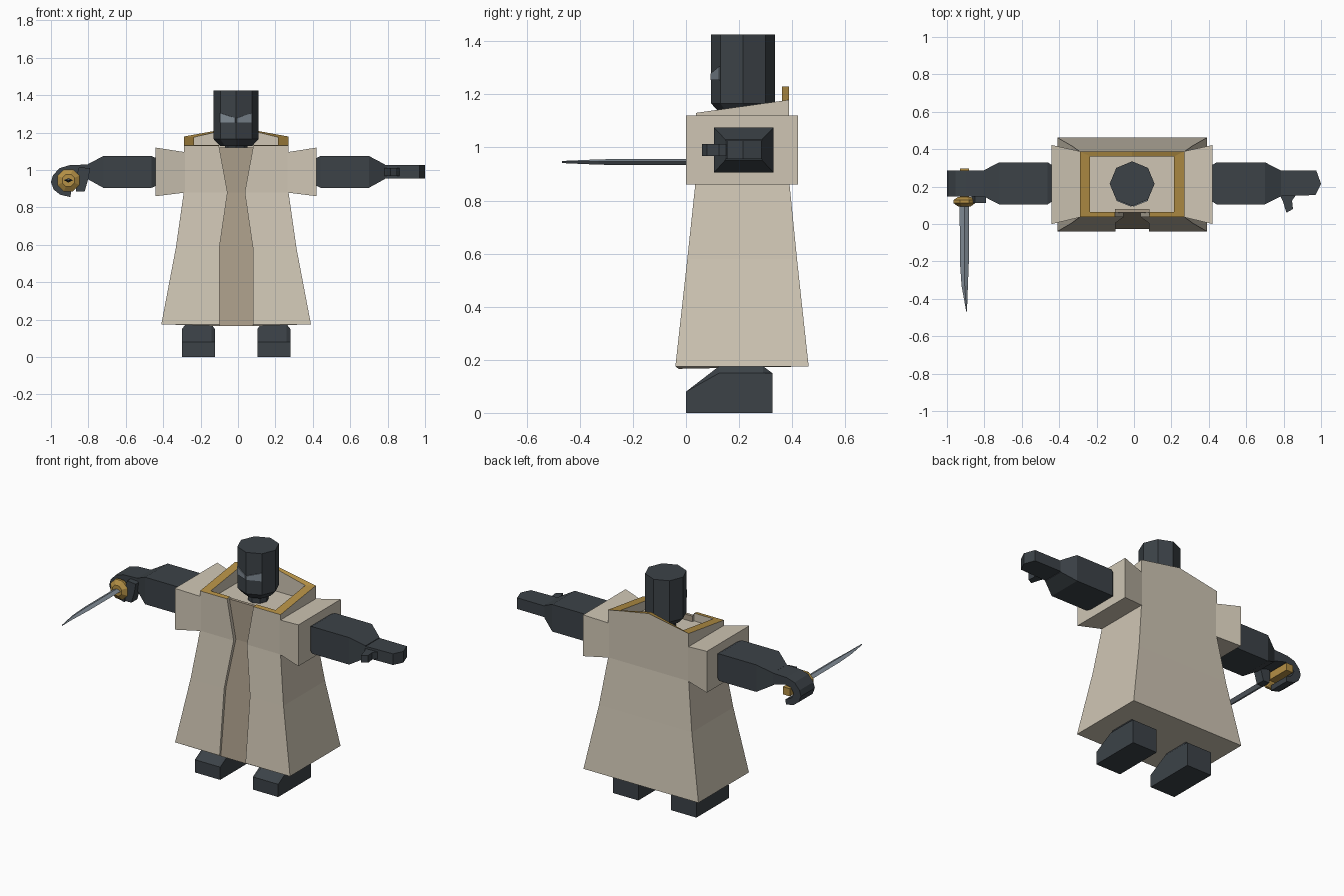
import bpy, bmesh, math

if "Cube" in bpy.data.objects:
    bpy.data.objects.remove(bpy.data.objects["Cube"])

CX, CY = -0.01, 0.215   # body axis


def material(name, rgb):
    m = bpy.data.materials.new(name)
    m.diffuse_color = (*rgb, 1)
    m.use_nodes = True
    m.node_tree.nodes["Principled BSDF"].inputs["Base Color"].default_value = m.diffuse_color
    return m


cloth = material("beige cloth", (0.62, 0.56, 0.455))
tan = material("tan lining", (0.40, 0.335, 0.25))
dark = material("dark slate", (0.045, 0.055, 0.064))
gold = material("gold trim", (0.46, 0.28, 0.06))
steel = material("grey steel", (0.21, 0.25, 0.29))


def loft(name, rings, mats, rule=None):
    """Skin a list of equal-length rings; rule(band, side) gives the material slot."""
    bm = bmesh.new()
    rows = [[bm.verts.new(p) for p in r] for r in rings]
    n = len(rings[0])
    for b in range(len(rows) - 1):
        for i in range(n):
            j = (i + 1) % n
            f = bm.faces.new((rows[b][i], rows[b][j], rows[b + 1][j], rows[b + 1][i]))
            f.material_index = rule(b, i) if rule else 0
    bm.faces.new(rows[0][::-1])
    bm.faces.new(rows[-1])
    bmesh.ops.recalc_face_normals(bm, faces=bm.faces)
    me = bpy.data.meshes.new(name)
    bm.to_mesh(me)
    bm.free()
    for m in mats:
        me.materials.append(m)
    ob = bpy.data.objects.new(name, me)
    bpy.context.collection.objects.link(ob)
    return ob


def rect_x(x, y0, y1, z0, z1):
    return [(x, y0, z0), (x, y1, z0), (x, y1, z1), (x, y0, z1)]


def ring_z(z, r, n=8):
    return [(CX + r * math.cos(2 * math.pi * i / n), CY + r * math.sin(2 * math.pi * i / n), z)
            for i in range(n)]


def ring_y(y, x, z, rx, rz, n=8):
    a = math.pi / n
    return [(x + rx * math.cos(2 * math.pi * i / n + a), y, z + rz * math.sin(2 * math.pi * i / n + a))
            for i in range(n)]


# Robe: rectangular section with a recessed front strip, collar rim and inner floor
def robe_ring(hx, y0, y1, strip, depth, zf):
    pts = [(-hx, y0), (-strip, y0), (-strip, y0 + depth), (strip, y0 + depth), (strip, y0),
           (hx, y0), (hx, y1), (0, y1), (-hx, y1)]
    return [(CX + x, y, zf(i, y)) for i, (x, y) in enumerate(pts)]


def level(z):
    return lambda i, y: z


def collar(i, y):
    if i in (2, 3):
        return 1.12
    return 1.23 if i == 7 else 1.13 + 0.14 * (y - 0.037)


robe_rings = [
    robe_ring(0.40, -0.04, 0.462, 0.09, 0.012, lambda i, y: 0.166 if i in (2, 3) else 0.175),
    robe_ring(0.323, 0.005, 0.418, 0.09, 0.018, level(0.58)),
    robe_ring(0.28, 0.037, 0.388, 0.046, 0.022, level(0.88)),
    robe_ring(0.28, 0.037, 0.388, 0.092, 0.024, collar),
    robe_ring(0.225, 0.065, 0.362, 0.092, 0.015, collar),
    robe_ring(0.225, 0.065, 0.362, 0.092, 0.015, level(1.085)),
]


def robe_rule(band, side):
    if side == 2:
        return 1
    return 2 if band == 3 and side not in (1, 3) else 0


loft("robe", robe_rings, [cloth, tan, gold], robe_rule)

# Sleeves, forearms and boots on both sides
for s, side in ((1, "right"), (-1, "left")):
    def X(d):
        return CX + s * d
    loft(side + "_sleeve", [rect_x(X(0.27), 0.038, 0.387, 0.88, 1.095),
                            rect_x(X(0.43), 0.0, 0.422, 0.86, 1.12)], [cloth])
    loft(side + "_forearm", [rect_x(X(0.42), 0.125, 0.31, 0.92, 1.06),
                             rect_x(X(0.452), 0.105, 0.33, 0.905, 1.075),
                             rect_x(X(0.71), 0.105, 0.33, 0.905, 1.075),
                             rect_x(X(0.795), 0.148, 0.286, 0.952, 1.03)], [dark])
    foot = [(0, 0), (0.325, 0), (0.325, 0.15), (0.29, 0.176), (0.125, 0.176), (0, 0.08)]
    rings = []
    for d, top in ((0.114, 0.15), (0.132, 0.176), (0.27, 0.176), (0.29, 0.15)):
        rings.append([(X(d), y, min(z, top)) for y, z in foot])
    loft(side + "_boot", rings, [dark])

# Open hand with a pointed fingertip block and thumb
loft("open_hand", [[(x, y, z) for x, y in ((0.78, 0.148), (0.97, 0.155), (1.0, 0.215),
                                           (0.975, 0.285), (0.78, 0.286))]
                   for z in (0.956, 1.026)], [dark])
loft("open_thumb", [[(x, y, z) for x, y in ((0.775, 0.16), (0.795, 0.125), (0.815, 0.06),
                                            (0.85, 0.08), (0.845, 0.125), (0.87, 0.16))]
                    for z in (0.967, 1.012)], [dark])

# Fist curled round the sword grip
curl = [(-0.80, 1.03), (-0.90, 1.026), (-0.955, 1.01), (-0.99, 0.97), (-1.0, 0.935),
        (-0.985, 0.895), (-0.95, 0.868), (-0.895, 0.855), (-0.893, 0.888), (-0.935, 0.908),
        (-0.95, 0.94), (-0.93, 0.972), (-0.885, 0.98), (-0.80, 0.955)]
loft("fist", [[(x, y, z) for x, z in curl] for y in (0.148, 0.286)], [dark])
thumb = [(-0.79, 1.01), (-0.85, 1.015), (-0.87, 0.95), (-0.865, 0.885), (-0.82, 0.885), (-0.80, 0.955)]
loft("fist_thumb", [[(x, y, z) for x, z in thumb] for y in (0.112, 0.17)], [dark])

# Sword: grip, guard, blade
SX, SZ = -0.907, 0.945
loft("sword_grip", [ring_y(y, SX, SZ, 0.034, 0.034, 4) for y in (0.12, 0.298)], [gold])
loft("sword_guard", [ring_y(y, SX, SZ, r, r) for y, r in
                     ((0.093, 0.035), (0.112, 0.064), (0.128, 0.064), (0.145, 0.035))], [gold])


def blade_ring(y, x, w, t):
    return [(x - w, y, SZ + 0.001), (x, y, SZ - t), (x + w, y, SZ + 0.001), (x, y, SZ + t)]


loft("sword_blade", [blade_ring(0.10, SX, 0.025, 0.012), blade_ring(-0.20, SX, 0.024, 0.012),
                     blade_ring(-0.33, SX + 0.002, 0.017, 0.010),
                     blade_ring(-0.468, SX + 0.012, 0.002, 0.004)], [steel])

# Head, neck and the two angled eye plates
loft("head", [ring_z(1.128, 0.085), ring_z(1.165, 0.12), ring_z(1.425, 0.12)], [dark])
loft("neck", [ring_z(1.07, 0.06), ring_z(1.14, 0.06)], [dark])
for s, side in ((1, "right"), (-1, "left")):
    inner = (CX + s * 0.003, CY - 0.118)
    outer = (CX + s * 0.083, CY - 0.086)
    quad = [(*inner, 1.254), (*outer, 1.254), (*outer, 1.304), (*inner, 1.278)]
    off = (s * 0.002, -0.005)
    loft(side + "_eye", [quad, [(x + off[0], y + off[1], z) for x, y, z in quad]], [steel])
